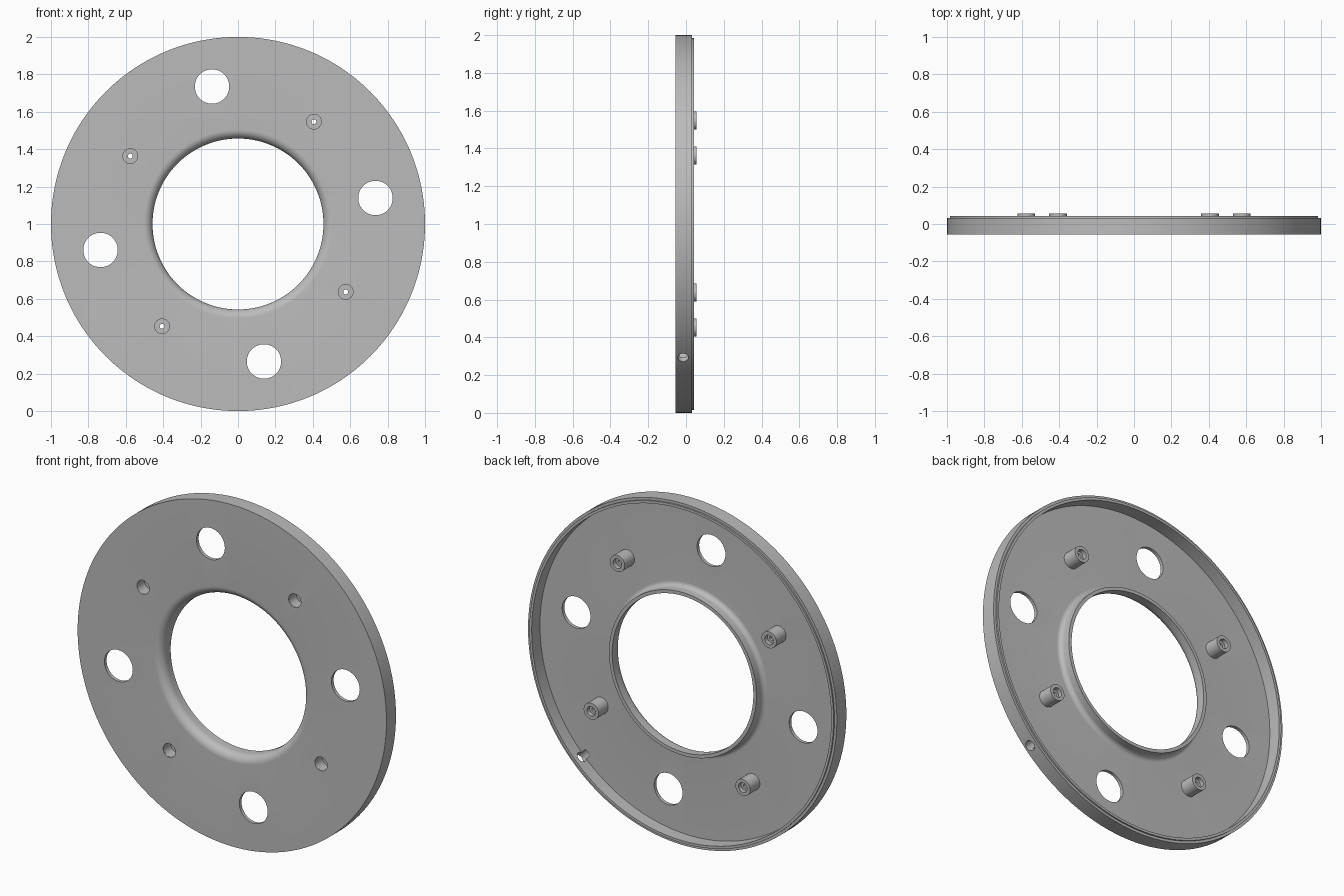
import bpy, bmesh, math
from mathutils import Matrix, Vector

cube = bpy.data.objects.get("Cube")
if cube:
    bpy.data.objects.remove(cube, do_unlink=True)

grey = bpy.data.materials.new("plain_grey")
grey.use_nodes = True
COLOUR = (0.5, 0.5, 0.5, 1)
grey.diffuse_color = COLOUR
grey.node_tree.nodes["Principled BSDF"].inputs["Base Color"].default_value = COLOUR


def lathe(name, profile, steps, centre):
    """Revolve a closed (radius, y) profile around the y axis."""
    bm = bmesh.new()
    rings = []
    for i in range(steps):
        turn = Matrix.Rotation(2 * math.pi * i / steps, 4, 'Y')
        rings.append([bm.verts.new(turn @ Vector((r, y, 0))) for r, y in profile])
    count = len(profile)
    for i in range(steps):
        a, b = rings[i], rings[(i + 1) % steps]
        for j in range(count):
            k = (j + 1) % count
            bm.faces.new((a[j], a[k], b[k], b[j]))
    bmesh.ops.recalc_face_normals(bm, faces=bm.faces)
    mesh = bpy.data.meshes.new(name)
    bm.to_mesh(mesh)
    bm.free()
    mesh.materials.append(grey)
    obj = bpy.data.objects.new(name, mesh)
    obj.location = centre
    bpy.context.collection.objects.link(obj)
    return obj


def activate(obj):
    bpy.ops.object.select_all(action='DESELECT')
    obj.select_set(True)
    bpy.context.view_layer.objects.active = obj


def smooth(obj):
    activate(obj)
    bpy.ops.object.shade_smooth_by_angle(angle=math.radians(30))


def add_cylinder(bm, radius, depth, matrix):
    bmesh.ops.create_cone(bm, cap_ends=True, segments=48, radius1=radius,
                          radius2=radius, depth=depth, matrix=matrix)


def fillet(radius, steps=10):
    """Quarter arc from the flat plate into the central collar."""
    for i in range(steps + 1):
        a = math.pi / 2 * i / steps
        yield (BEND_R - radius * math.sin(a), BEND_Y - radius * math.cos(a))


FRONT, FLOOR, MID = -0.055, -0.035, 1.0
BEND_R, BEND_Y = 0.505, -0.007

# Dished ring: front face, collar, floor, stepped outer rim
profile = list(fillet(BEND_Y - FRONT))
profile += [(0.457, 0.03), (0.477, 0.03)]
profile += reversed(list(fillet(BEND_Y - FLOOR)))
profile += [(0.97, FLOOR), (0.97, 0.042), (0.985, 0.042),
            (0.985, 0.033), (1.0, 0.033), (1.0, FRONT)]
plate = lathe("dished_plate", profile, 160, (0, 0, MID))

# Positions of the large holes and the bosses
def ring_points(radius, start):
    for i in range(4):
        a = math.radians(start + 90 * i)
        yield Vector((radius * math.cos(a), 0, MID + radius * math.sin(a)))


holes = list(ring_points(0.748, 10.7))
posts = [Vector((sx * x, 0, MID + sx * z))
         for sx in (1, -1) for x, z in ((0.406, 0.547), (0.576, -0.363))]

# Cutter for all holes, including the radial one in the rim
bm = bmesh.new()
across = Matrix.Rotation(math.pi / 2, 4, 'X')
for p in holes:
    add_cylinder(bm, 0.092, 0.3, Matrix.Translation(p) @ across)
for p in posts:
    add_cylinder(bm, 0.04, 0.3, Matrix.Translation(p) @ across)
radial = Vector((1, 0, -1)).normalized()
spot = radial * 0.985 + Vector((0, -0.015, MID))
add_cylinder(bm, 0.029, 0.1, Matrix.Translation(spot)
             @ radial.to_track_quat('Z', 'Y').to_matrix().to_4x4())
mesh = bpy.data.meshes.new("hole_cutter")
bm.to_mesh(mesh)
bm.free()
cutter = bpy.data.objects.new("hole_cutter", mesh)
cutter.hide_render = True
bpy.context.collection.objects.link(cutter)

mod = plate.modifiers.new("holes", 'BOOLEAN')
mod.operation = 'DIFFERENCE'
mod.solver = 'EXACT'
mod.object = cutter
activate(plate)
bpy.ops.object.modifier_apply(modifier=mod.name)
bpy.data.objects.remove(cutter, do_unlink=True)
smooth(plate)

# Hollow screw bosses with an inner web
boss = [(0.0395, -0.05), (0.0395, 0.015), (0.013, 0.015), (0.013, 0.03),
        (0.028, 0.03), (0.028, 0.055), (0.048, 0.055), (0.048, -0.05)]
for n, p in enumerate(posts):
    smooth(lathe(f"screw_boss_{n + 1}", boss, 48, p))
